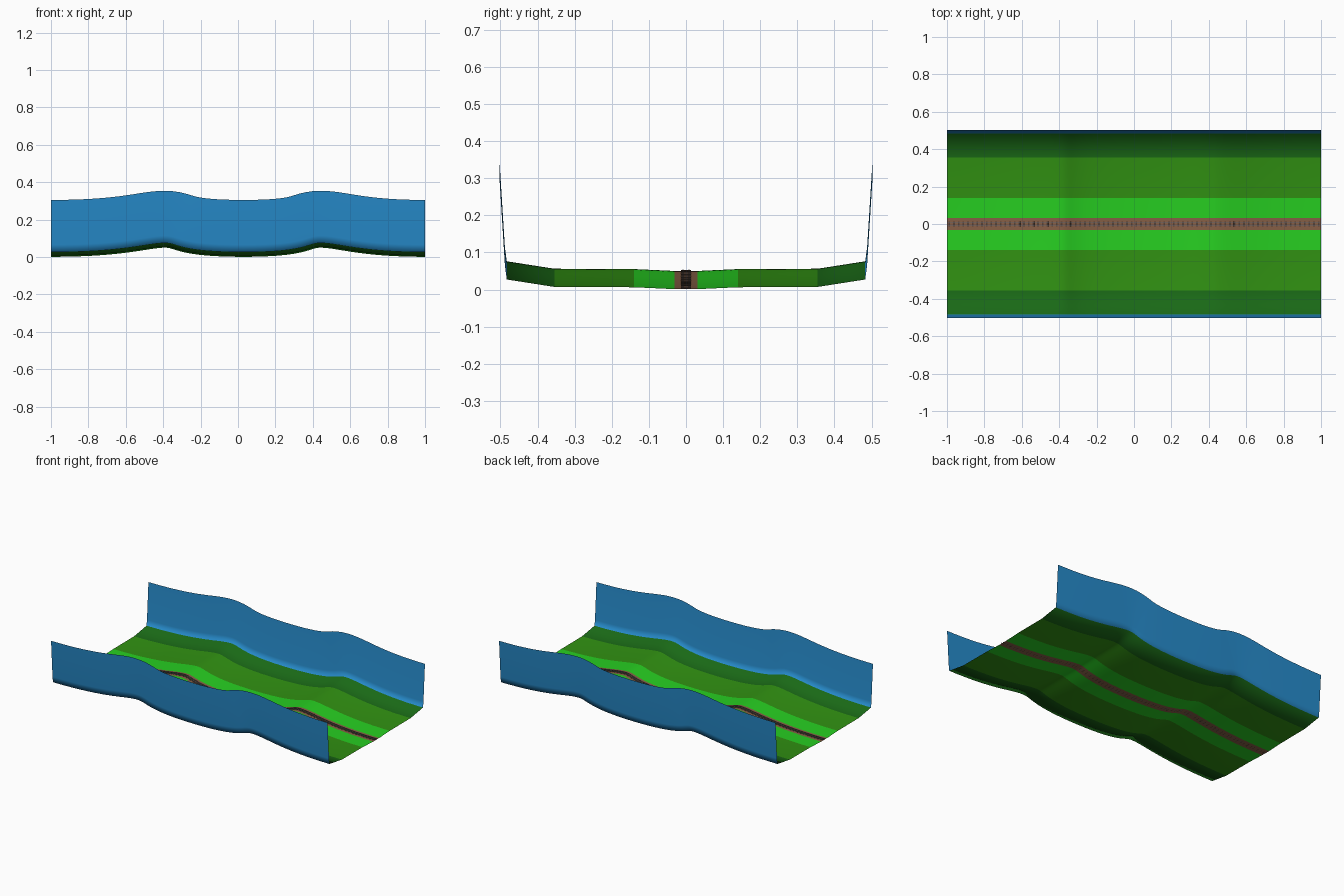
import bpy, bmesh
from mathutils import Vector
from mathutils.geometry import interpolate_bezier

if "Cube" in bpy.data.objects:
    bpy.data.objects.remove(bpy.data.objects["Cube"])

def material(name, rgb):
    m = bpy.data.materials.new(name)
    m.diffuse_color = (*rgb, 1)
    m.use_nodes = True
    m.node_tree.nodes["Principled BSDF"].inputs["Base Color"].default_value = m.diffuse_color
    return m

blue = material("blue", (0.02, 0.26, 0.60))
bright = material("bright_green", (0.02, 0.62, 0.015))
mid = material("mid_green", (0.03, 0.28, 0.006))
dark = material("dark_green", (0.01, 0.14, 0.008))
brown = material("brown", (0.24, 0.115, 0.06))
steel = material("grey", (0.13, 0.13, 0.15))
wood = material("dark_brown", (0.10, 0.055, 0.035))

# Path over the two hills: bezier knots (x, z) with handles
H = 0.049
segments = [
    [(-1, 0), (-0.60, 0), (-0.48, H), (-0.39, H)],
    [(-0.39, H), (-0.33, H), (-0.32, 0), (0.03, 0)],
    [(0.03, 0), (0.37, 0), (0.38, H), (0.44, H)],
    [(0.44, H), (0.53, H), (0.65, 0), (1, 0)],
]
path = []
for seg in segments:
    pts = interpolate_bezier(*[Vector((x, 0, z)) for x, z in seg], 17)
    path += pts if not path else pts[1:]

frames = []
for i, p in enumerate(path):
    t = (path[min(i + 1, len(path) - 1)] - path[max(i - 1, 0)]).normalized()
    if i in (0, len(path) - 1):
        t = Vector((1, 0, 0))
    frames.append((p, Vector((-t.z, 0, t.x))))

def on_path(x):
    """Point and normal of the path at a given x."""
    for (a, na), (b, nb) in zip(frames, frames[1:]):
        if x <= b.x + 1e-6:
            f = (x - a.x) / (b.x - a.x)
            return a.lerp(b, f), na.lerp(nb, f).normalized()
    return frames[-1]

def finish(name, bm, mats, smooth):
    me = bpy.data.meshes.new(name)
    bm.to_mesh(me)
    bm.free()
    for m in mats:
        me.materials.append(m)
    for p in me.polygons:
        p.use_smooth = smooth
    ob = bpy.data.objects.new(name, me)
    bpy.context.collection.objects.link(ob)
    return ob

def sweep(name, profile, mats, closed=False, smooth=True):
    """Sweep a (y, height) profile along the path; mats holds one per edge."""
    bm = bmesh.new()
    rows = [[bm.verts.new(p + n * h + Vector((0, y, 0))) for y, h in profile]
            for p, n in frames]
    uniq = list(dict.fromkeys(mats))
    count = len(profile) if closed else len(profile) - 1
    for r0, r1 in zip(rows, rows[1:]):
        for j in range(count):
            k = (j + 1) % len(profile)
            f = bm.faces.new((r0[j], r1[j], r1[k], r0[k]))
            f.material_index = uniq.index(mats[j % len(mats)])
            f.normal_flip()
    if closed:
        bm.faces.new(rows[0])
        bm.faces.new(rows[-1])
        bmesh.ops.recalc_face_normals(bm, faces=bm.faces)
    return finish(name, bm, uniq, smooth)

# Ground strips and sky walls: one half profile, mirrored
half = [(0.031, 0.001), (0.14, 0.006), (0.355, 0.007), (0.483, 0.027),
        (0.488, 0.065), (0.503, 0.305)]
half_mats = [bright, mid, dark, blue, blue]
sweep("ground_and_sky_walls", [(-y, h) for y, h in reversed(half)] + half,
      half_mats[::-1] + [brown] + half_mats)

# Pair of rails
def rail(name, y):
    w, lo, hi = 0.0014, 0.001, 0.0055
    sweep(name, [(y - w, lo), (y + w, lo), (y + w, hi), (y - w, hi)],
          [steel], closed=True, smooth=False)

rail("rail_left", 0.0075)
rail("rail_right", -0.0075)

# Sleepers laid across the track
bm = bmesh.new()
N = 80
for i in range(N):
    p, n = on_path(-1 + (i + 0.5) * 2 / N)
    t = Vector((n.z, 0, -n.x))
    geo = bmesh.ops.create_cube(bm, size=1)["verts"]
    for v in geo:
        c = v.co.copy()
        v.co = p + t * c.x * 0.009 + Vector((0, c.y * 0.026, 0)) + n * (0.0022 + c.z * 0.0024)
finish("sleepers", bm, [wood], False)
